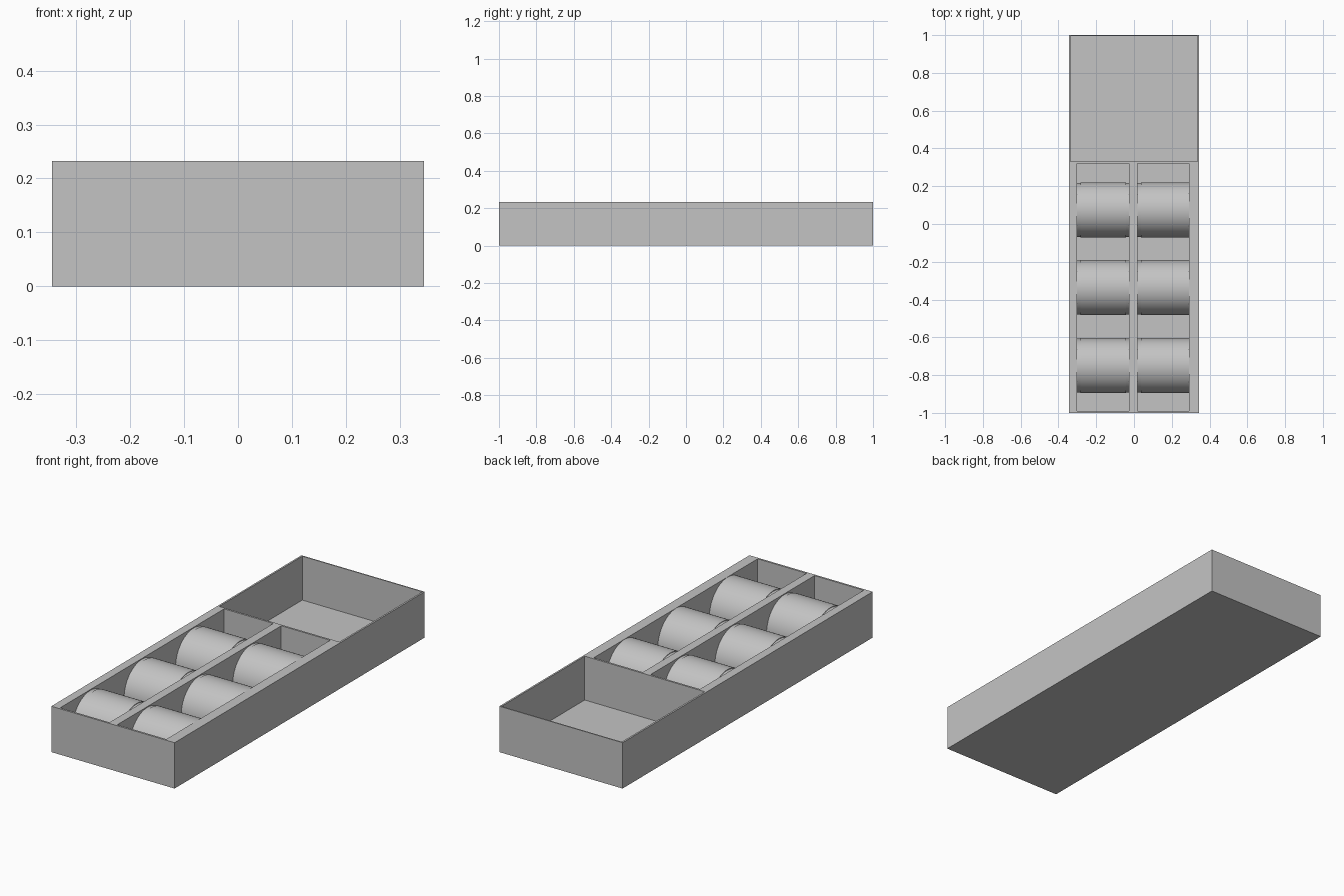
import bpy, bmesh, math

if "Cube" in bpy.data.objects:
    bpy.data.objects.remove(bpy.data.objects["Cube"])

grey = bpy.data.materials.new("plain grey")
grey.use_nodes = True
grey.diffuse_color = (0.55, 0.55, 0.55, 1)
grey.node_tree.nodes["Principled BSDF"].inputs["Base Color"].default_value = (0.55, 0.55, 0.55, 1)

HEIGHT, FLOOR = 0.232, 0.01


def finish(name, bm):
    bmesh.ops.recalc_face_normals(bm, faces=bm.faces)
    mesh = bpy.data.meshes.new(name)
    bm.to_mesh(mesh)
    bm.free()
    mesh.materials.append(grey)
    obj = bpy.data.objects.new(name, mesh)
    bpy.context.collection.objects.link(obj)
    return obj


def box(name, x0, x1, y0, y1, z0, z1):
    bm = bmesh.new()
    bmesh.ops.create_cube(bm, size=1)
    for v in bm.verts:
        v.co = ((x0 + x1) / 2 + v.co.x * (x1 - x0),
                (y0 + y1) / 2 + v.co.y * (y1 - y0),
                (z0 + z1) / 2 + v.co.z * (z1 - z0))
    return finish(name, bm)


def roll(name, x0, x1, y, radius, axis_z=0.085, steps=48):
    """Cylinder lying along x, cut flat where it rests on the floor."""
    start = math.asin((FLOOR - axis_z) / radius)
    sweep = math.pi - 2 * start
    bm = bmesh.new()
    ring = []
    for i in range(steps + 1):
        a = start + sweep * i / steps
        ring.append(bm.verts.new((x0, y + radius * math.cos(a), axis_z + radius * math.sin(a))))
    face = bm.faces.new(ring)
    out = bmesh.ops.extrude_face_region(bm, geom=[face])
    # the starting face stays as the near cap
    moved = [g for g in out["geom"] if isinstance(g, bmesh.types.BMVert)]
    bmesh.ops.translate(bm, verts=moved, vec=(x1 - x0, 0, 0))
    if not face.is_valid or len(bm.faces) < steps + 3:
        bm.faces.new(ring)
    obj = finish(name, bm)
    bpy.context.view_layer.objects.active = obj
    bpy.ops.object.select_all(action="DESELECT")
    obj.select_set(True)
    bpy.ops.object.shade_smooth_by_angle(angle=math.radians(30))
    return obj


# Case with one square tray at the back and two long channels in front
case = box("case", -0.345, 0.345, -1, 1, 0, HEIGHT)
pockets = [("tray", -0.336, 0.336, 0.33, 0.994),
           ("left_channel", 0.018, 0.292, -0.99, 0.32),
           ("right_channel", -0.302, -0.026, -0.99, 0.32)]
for name, x0, x1, y0, y1 in pockets:
    cutter = box(name + "_cutter", x0, x1, y0, y1, FLOOR, HEIGHT + 0.1)
    mod = case.modifiers.new(name, "BOOLEAN")
    mod.operation, mod.solver, mod.object = "DIFFERENCE", "EXACT", cutter
    bpy.context.view_layer.objects.active = case
    bpy.ops.object.modifier_apply(modifier=name)
    bpy.data.objects.remove(cutter)

# Three rounded rolls per channel, with slightly lower end rims
for row, y in enumerate((-0.75, -0.337, 0.075)):
    for side, x0, x1, b0, b1 in (("right", -0.302, -0.026, -0.283, -0.043),
                                 ("left", 0.018, 0.292, 0.036, 0.292)):
        tag = f"{side}_{row + 1}"
        roll("roll_body_" + tag, b0, b1, y, 0.146)
        roll("roll_inner_rim_" + tag, x0, b0, y, 0.143)
        if b1 < x1:
            roll("roll_outer_rim_" + tag, b1, x1, y, 0.143)
